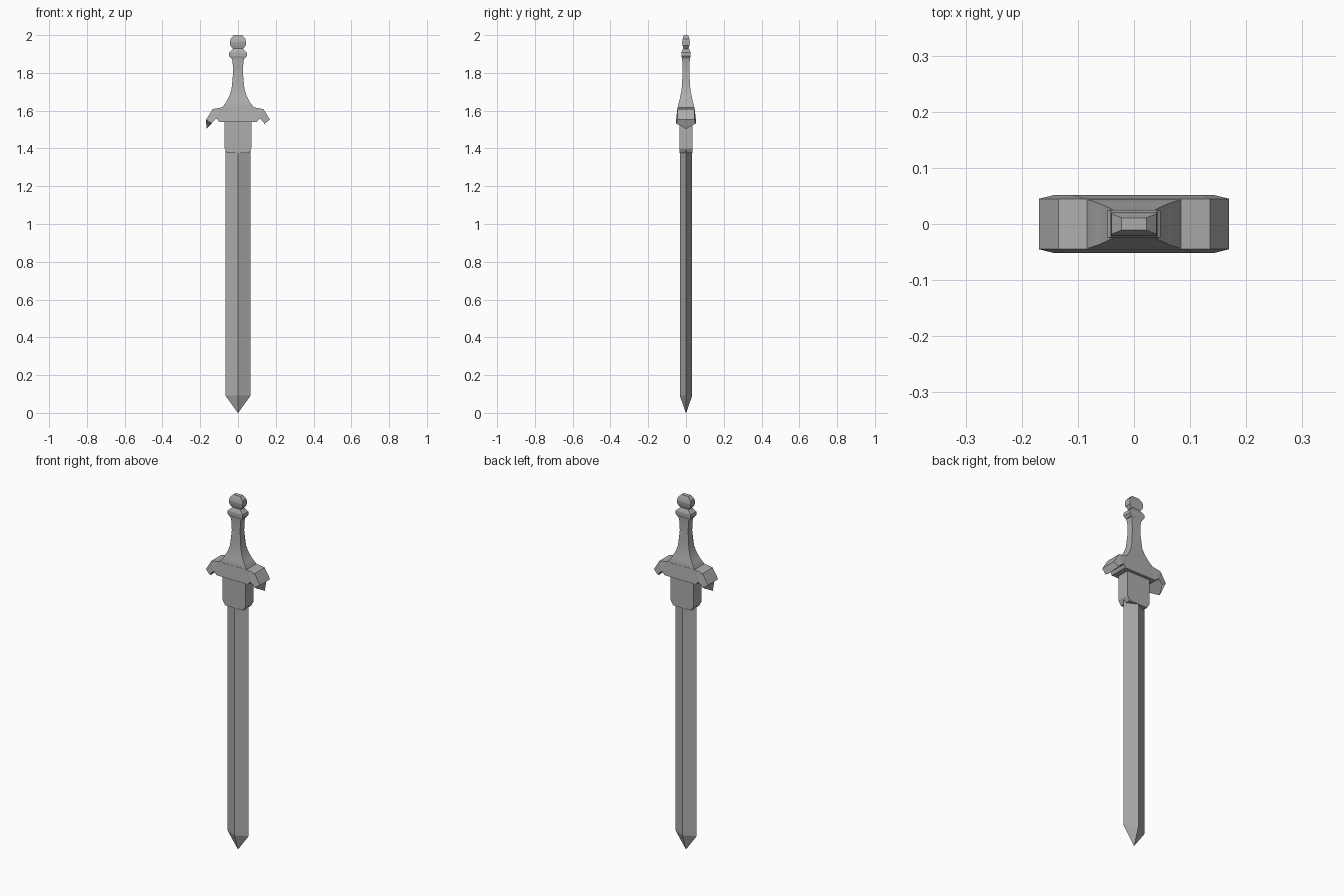
import bpy, bmesh
from math import radians
from mathutils import Vector

if "Cube" in bpy.data.objects:
    bpy.data.objects.remove(bpy.data.objects["Cube"])

steel = bpy.data.materials.new("dark_steel")
steel.diffuse_color = (0.42, 0.42, 0.42, 1.0)
steel.use_nodes = True
steel.node_tree.nodes["Principled BSDF"].inputs["Base Color"].default_value = steel.diffuse_color


def loft(name, rings):
    """Skin a list of equally sized point loops and cap both ends."""
    bm = bmesh.new()
    loops = [[bm.verts.new(Vector(p)) for p in ring] for ring in rings]
    n = len(loops[0])
    for a, b in zip(loops, loops[1:]):
        for i in range(n):
            j = (i + 1) % n
            bm.faces.new((a[i], a[j], b[j], b[i]))
    bm.faces.new(loops[0])
    bm.faces.new(loops[-1])
    bmesh.ops.remove_doubles(bm, verts=bm.verts, dist=0.0002)
    bmesh.ops.recalc_face_normals(bm, faces=bm.faces)
    mesh = bpy.data.meshes.new(name)
    bm.to_mesh(mesh)
    bm.free()
    mesh.materials.append(steel)
    obj = bpy.data.objects.new(name, mesh)
    bpy.context.collection.objects.link(obj)
    return obj


def rect(z, hx, hy):
    return [(-hx, -hy, z), (hx, -hy, z), (hx, hy, z), (-hx, hy, z)]


def diamond(z, hx, hy):
    return [(-hx, 0, z), (0, -hy, z), (hx, 0, z), (0, hy, z)]


def stack(name, section, levels):
    return loft(name, [section(*lv) for lv in levels])


# Blade with a central ridge and pointed tip
stack("blade", diamond, [(0.0, 0.001, 0.001), (0.092, 0.067, 0.033), (1.42, 0.067, 0.033)])

# Collar between blade and guard, lower corners clipped
stack("blade_collar", rect, [(1.375, 0.056, 0.035), (1.400, 0.071, 0.035), (1.56, 0.071, 0.035)])

# Crossguard: five-sided sections following the drooping arms
# each station: top (x, z, half depth), side (x, z, half depth), keel (x, z)
stations = [
    ((0.085, 1.617, 0.045), (0.100, 1.540, 0.052), (0.100, 1.540)),
    ((0.098, 1.615, 0.045), (0.110, 1.556, 0.052), (0.110, 1.556)),
    ((0.135, 1.608, 0.045), (0.118, 1.556, 0.052), (0.118, 1.556)),
    ((0.169, 1.552, 0.045), (0.141, 1.532, 0.052), (0.167, 1.503)),
]


def guard_ring(station, side):
    (tx, tz, td), (mx, mz, md), (kx, kz) = station
    return [(side * tx, -td, tz), (side * mx, -md, mz), (side * kx, 0, kz),
            (side * mx, md, mz), (side * tx, td, tz)]


loft("crossguard", [guard_ring(s, -1) for s in reversed(stations)]
     + [guard_ring(s, 1) for s in stations])

# Grip flaring into the guard
grip = stack("grip", rect, [
    (1.612, 0.085, 0.044), (1.617, 0.084, 0.044), (1.645, 0.063, 0.037),
    (1.680, 0.045, 0.029), (1.715, 0.034, 0.023), (1.800, 0.026, 0.018),
    (1.850, 0.028, 0.019), (1.880, 0.033, 0.021)])
bpy.context.view_layer.objects.active = grip
grip.select_set(True)
bpy.ops.object.shade_smooth_by_angle(angle=radians(35))

# Ring at the top of the grip
stack("grip_ring", rect, [
    (1.875, 0.036, 0.021), (1.889, 0.047, 0.025),
    (1.908, 0.047, 0.025), (1.930, 0.024, 0.016)])

# Faceted pommel
stack("pommel", rect, [
    (1.922, 0.022, 0.011), (1.945, 0.041, 0.018), (1.963, 0.042, 0.021),
    (1.980, 0.040, 0.018), (2.000, 0.022, 0.011)])
